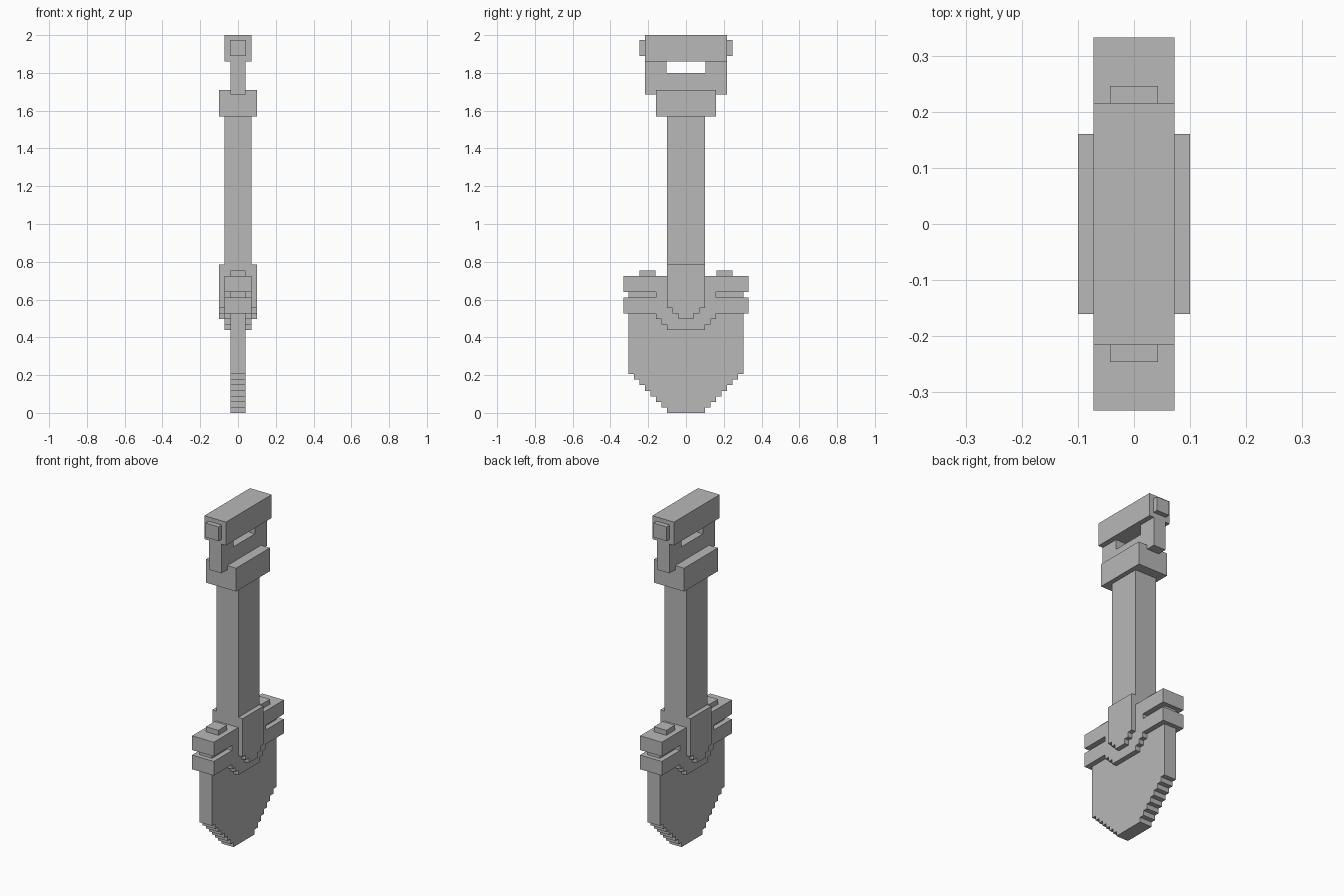
import bpy
import bmesh

cube = bpy.data.objects.get("Cube")
if cube:
    bpy.data.objects.remove(cube, do_unlink=True)

STEP = 0.0293

grey = bpy.data.materials.new("plain_grey")
grey.use_nodes = True
colour = (0.48, 0.48, 0.48, 1)
grey.diffuse_color = colour
grey.node_tree.nodes["Principled BSDF"].inputs["Base Color"].default_value = colour


def slab(name, half_outline, x0, x1):
    """Mirror a (y, z) half outline across y = 0 and extrude it along x."""
    outline = half_outline + [(-y, z) for y, z in reversed(half_outline)]
    bm = bmesh.new()
    face = bm.faces.new([bm.verts.new((x0, y, z)) for y, z in outline])
    ext = bmesh.ops.extrude_face_region(bm, geom=[face])
    moved = [v for v in ext["geom"] if isinstance(v, bmesh.types.BMVert)]
    bmesh.ops.translate(bm, verts=moved, vec=(x1 - x0, 0, 0))
    bmesh.ops.recalc_face_normals(bm, faces=bm.faces)
    mesh = bpy.data.meshes.new(name)
    bm.to_mesh(mesh)
    bm.free()
    mesh.materials.append(grey)
    obj = bpy.data.objects.new(name, mesh)
    bpy.context.collection.objects.link(obj)
    return obj


def box(name, half_x, y, z0, z1, y0=None):
    """Box centred on x; spans -y..y unless y0 is given."""
    obj = slab(name, [(y, z0), (y, z1)], -half_x, half_x)
    if y0 is not None:
        for v in obj.data.vertices:
            if v.co.y < 0:
                v.co.y = y0
    return obj


def stairs(y, z, count, rise=STEP):
    """Staircase going outwards and upwards from (y, z)."""
    points = []
    for i in range(count):
        points += [(y + i * STEP, z + i * rise), (y + i * STEP, z + (i + 1) * rise)]
    return points


# Blade with a stepped tip; its top also fills the slots of the guard
slab("blade", stairs(0.1, 0, 7) + [(0.305, 7 * STEP), (0.305, 0.65)], -0.041, 0.041)

# Guard: two bars on each side joined in the middle, stepped below
slab("guard",
     stairs(0.1, 0.44, 3, 0.0285) + [(0.332, 0.525), (0.332, 0.61), (0.16, 0.61),
                                     (0.16, 0.64), (0.332, 0.64), (0.332, 0.725)],
     -0.072, 0.072)

# Shaft and the socket plates on both of its broad faces
box("shaft", 0.072, 0.1, 0.6, 1.6)
for side, x in (("left", 0.065), ("right", -0.1)):
    slab(side + "_socket_plate",
         stairs(0.041, 0.497, 2) + [(0.1, 0.556), (0.1, 0.785)], x, x + 0.035)

# Collar and grip
box("collar", 0.1, 0.16, 1.57, 1.71)
slab("grip_fork",
     [(0.216, 1.685), (0.216, 1.87), (0.102, 1.87), (0.102, 1.8)], -0.041, 0.041)
box("grip_bar", 0.072, 0.216, 1.86, 2.0)

# Small studs on the guard and on the ends of the grip
for side, s in (("front", -1), ("back", 1)):
    box(side + "_guard_stud", 0.041, s * 0.245, 0.71, 0.755, y0=s * 0.162) if s > 0 else None
    box(side + "_grip_stud", 0.043, 0.246, 1.89, 1.975, y0=0.2) if s > 0 else None
for name in ("guard_stud", "grip_stud"):
    mirror = bpy.data.objects["back_" + name].modifiers.new("Mirror", 'MIRROR')
    mirror.use_axis = (False, True, False)
